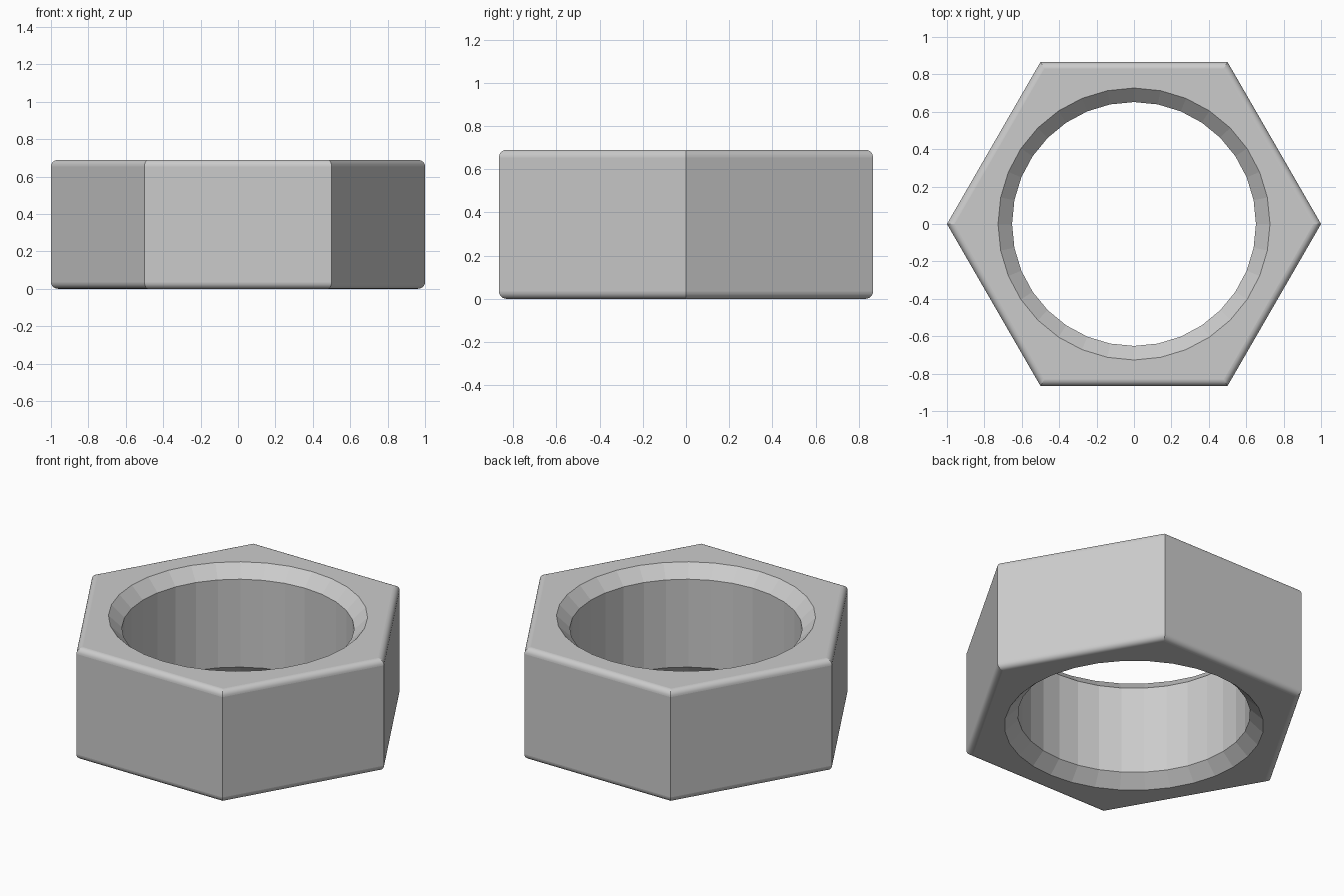
import bpy
import bmesh
from math import cos, sin, pi, sqrt

cube = bpy.data.objects.get("Cube")
if cube:
    bpy.data.objects.remove(cube, do_unlink=True)

HEIGHT = 0.69
ROUND = 0.035       # rounding of the outer rims
BORE, MOUTH = 0.652, 0.727
CHAMFER = 0.073
STEPS = 6

steel = bpy.data.materials.new("grey steel")
steel.use_nodes = True
colour = (0.6, 0.6, 0.6, 1)
steel.diffuse_color = colour
steel.node_tree.nodes["Principled BSDF"].inputs["Base Color"].default_value = colour

bm = bmesh.new()


def ring(sides, radius, z):
    """Closed polygon of vertices around the z axis."""
    return [bm.verts.new((radius * cos(2 * pi * i / sides),
                          radius * sin(2 * pi * i / sides), z))
            for i in range(sides)]


def skin(rings):
    """Join successive rings with quads; one list of faces per band."""
    return [[bm.faces.new((a[i - 1], a[i], b[i], b[i - 1])) for i in range(len(a))]
            for a, b in zip(rings, rings[1:])]


# Outer hexagonal wall with rounded, mitred rims
quarter = [k * pi / 2 / STEPS for k in range(STEPS + 1)]
profile = [(ROUND * (1 - sin(a)), ROUND * (1 - cos(a))) for a in quarter]
profile += [(inset, HEIGHT - z) for inset, z in reversed(profile)]
hexagons = [ring(6, 1 - inset * 2 / sqrt(3), z) for inset, z in profile]
bands = skin(hexagons)
for n, band in enumerate(bands):
    for face in band:
        face.smooth = n != STEPS
for a, b in zip(hexagons, hexagons[1:]):
    for u, v in zip(a, b):
        bm.edges.get((u, v)).smooth = False

# Faceted bore with chamfered mouths
circles = [ring(32, r, z) for r, z in (
    (MOUTH, 0), (BORE, CHAMFER), (BORE, HEIGHT - CHAMFER), (MOUTH, HEIGHT))]
skin(circles)

# Flat bearing faces between the hexagon and the bore
for end in (0, -1):
    loops = (hexagons[end], circles[end])
    edges = [bm.edges.get((lp[i - 1], lp[i])) for lp in loops for i in range(len(lp))]
    bmesh.ops.triangle_fill(bm, edges=edges, use_beauty=True, use_dissolve=False)

bmesh.ops.recalc_face_normals(bm, faces=bm.faces)
mesh = bpy.data.meshes.new("hex_nut")
bm.to_mesh(mesh)
bm.free()
mesh.materials.append(steel)
bpy.context.collection.objects.link(bpy.data.objects.new("hex_nut", mesh))
